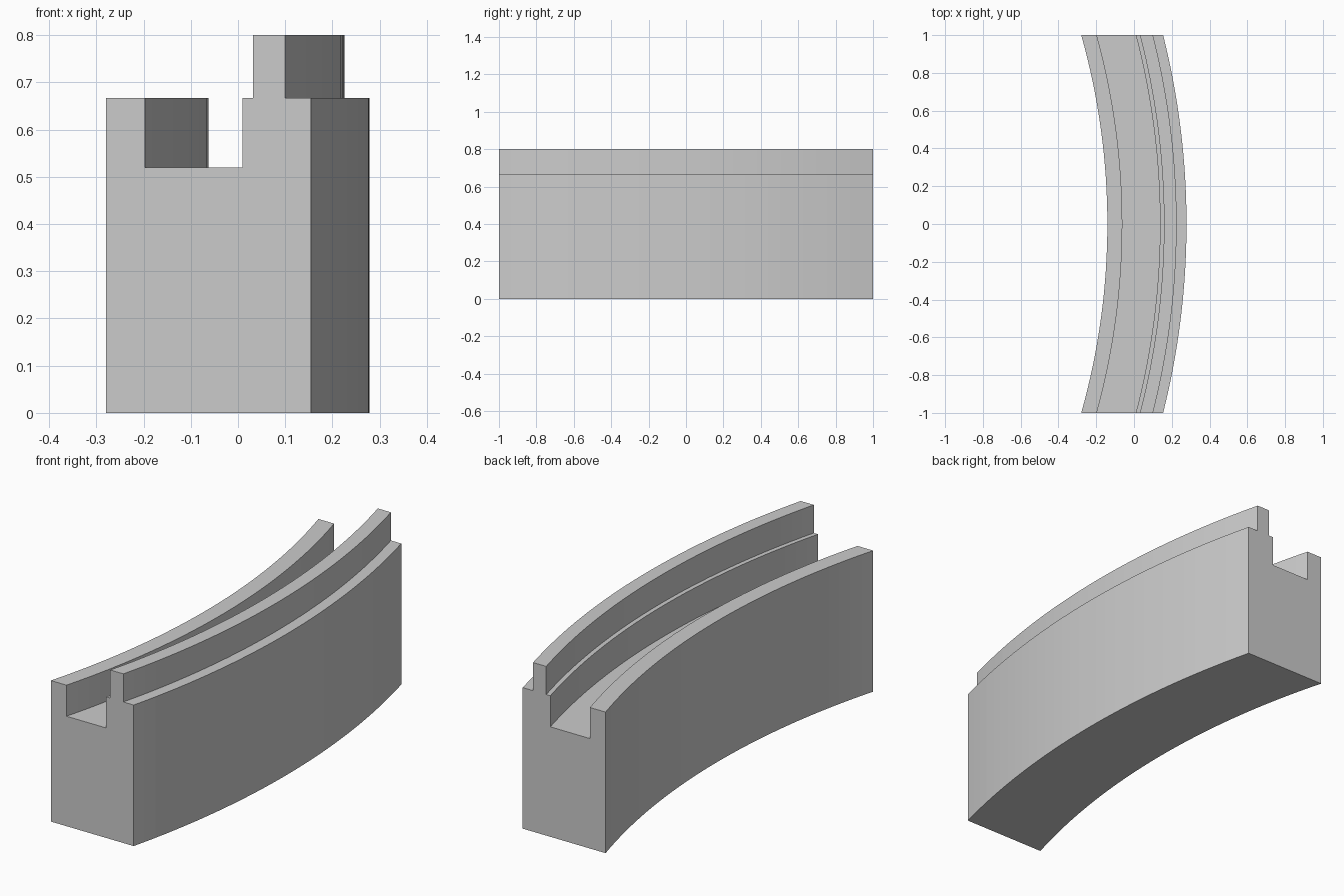
import bpy, bmesh, math

cube = bpy.data.objects.get("Cube")
if cube:
    bpy.data.objects.remove(cube)

CENTRE_X = -3.822   # axis shared by all the arcs
SEGMENTS = 32

# Arc radii of the rail walls
INNER, GROOVE_IN, GROOVE_OUT = 3.681, 3.760, 3.960
RIDGE_IN, RIDGE_OUT, OUTER = 3.981, 4.0475, 4.10
# Heights of the groove floor, shoulders and ridge
FLOOR, SHOULDER, TOP = 0.52, 0.667, 0.80

# Cross-section as (radius, height)
profile = [
    (INNER, 0), (OUTER, 0), (OUTER, SHOULDER), (RIDGE_OUT, SHOULDER),
    (RIDGE_OUT, TOP), (RIDGE_IN, TOP), (RIDGE_IN, SHOULDER),
    (GROOVE_OUT, SHOULDER), (GROOVE_OUT, FLOOR), (GROOVE_IN, FLOOR),
    (GROOVE_IN, SHOULDER), (INNER, SHOULDER),
]

# Sweep the section along the arc, with both ends cut square at y = -1 and 1
bm = bmesh.new()
rings = []
for i in range(SEGMENTS + 1):
    t = 2 * i / SEGMENTS - 1
    ring = []
    for r, z in profile:
        a = t * math.asin(1 / r)
        ring.append(bm.verts.new((CENTRE_X + r * math.cos(a), r * math.sin(a), z)))
    rings.append(ring)

n = len(profile)
for a, b in zip(rings, rings[1:]):
    for j in range(n):
        k = (j + 1) % n
        bm.faces.new((a[j], a[k], b[k], b[j]))
bm.faces.new(rings[0])
bm.faces.new(rings[-1])
bmesh.ops.recalc_face_normals(bm, faces=bm.faces)

mesh = bpy.data.meshes.new("curved_rail")
bm.to_mesh(mesh)
bm.free()
rail = bpy.data.objects.new("curved_rail", mesh)
bpy.context.collection.objects.link(rail)

# Plain grey material
grey = bpy.data.materials.new("light_grey")
grey.use_nodes = True
colour = (0.6, 0.6, 0.6, 1)
grey.diffuse_color = colour
grey.node_tree.nodes["Principled BSDF"].inputs["Base Color"].default_value = colour
mesh.materials.append(grey)
